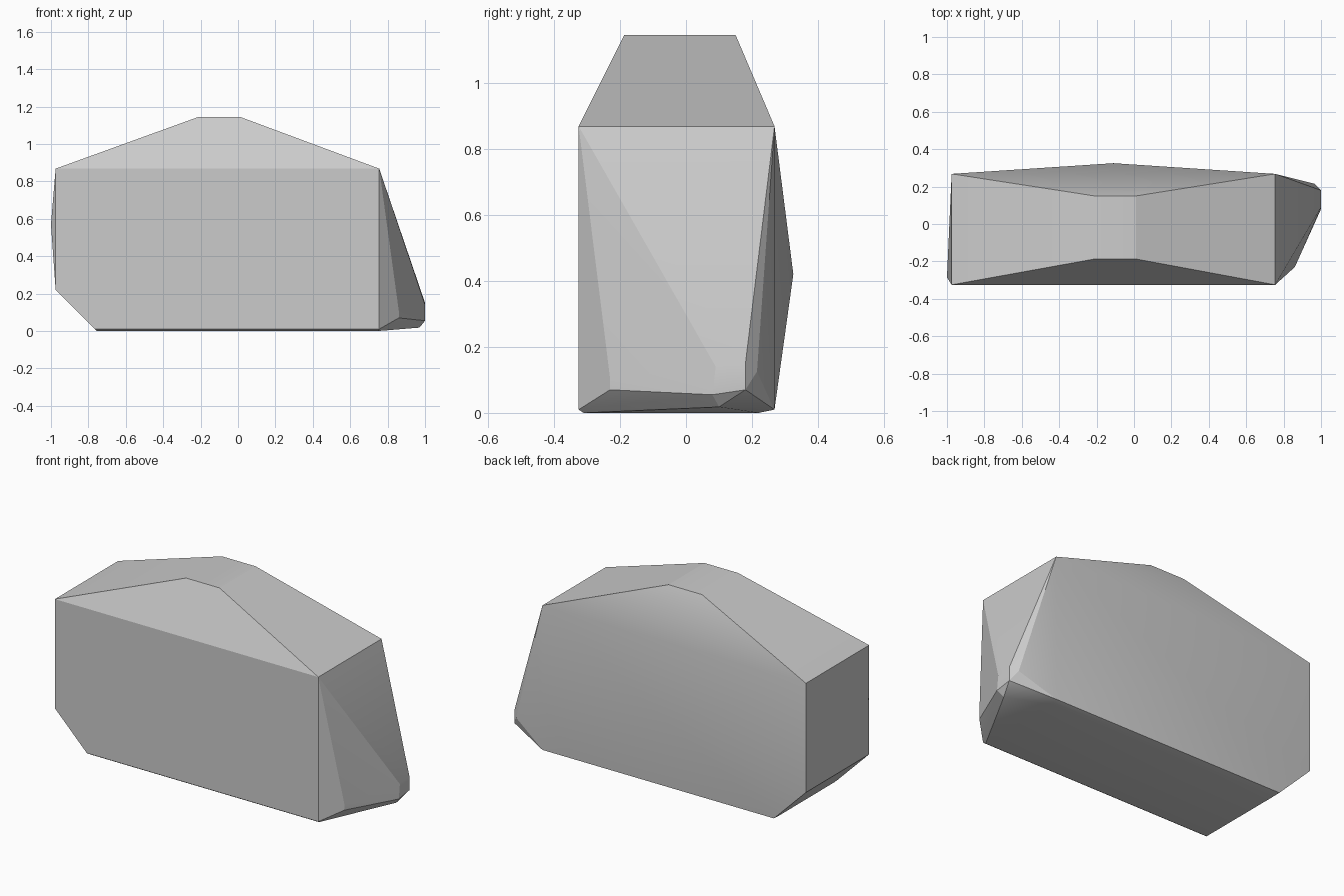
import bpy
import bmesh
import math

cube = bpy.data.objects.get("Cube")
if cube:
    bpy.data.objects.remove(cube, do_unlink=True)

# Stone colour
stone = bpy.data.materials.new("stone grey")
stone.use_nodes = True
grey = (0.6, 0.6, 0.6, 1)
stone.diffuse_color = grey
stone.node_tree.nodes["Principled BSDF"].inputs["Base Color"].default_value = grey

FRONT, BACK = -0.325, 0.268

# Side outline (x, z), repeated on the front and back
outline = [(-0.975, 0.868), (-0.975, 0.22), (-0.765, 0.01), (0.755, 0.01), (0.755, 0.868)]
points = [(x, y, z) for x, z in outline for y in (FRONT, BACK)]

# Flat top of the roof
points += [(x, y, 1.145) for x in (-0.21, 0.01) for y in (-0.187, 0.15)]

# Underside, slightly below the side outline
points += [(x, y, 0) for x in (-0.755, 0.75) for y in (FRONT + 0.015, 0.22)]

# Bulge of the back and of the narrow end
points += [(-0.11, 0.325, 0.42), (-1.0, -0.285, 0.57)]

# Rounded toe at the wide end
points += [(0.86, -0.23, 0.07), (0.86, -0.23, 0.105),
           (1.0, 0.08, 0.055), (1.0, 0.09, 0.14),
           (1.0, 0.18, 0.07), (1.0, 0.18, 0.15),
           (0.965, 0.215, 0.125), (0.97, 0.10, 0.018)]

# Boulder: faceted shell around the corner points
bm = bmesh.new()
for p in points:
    bm.verts.new(p)
hull = bmesh.ops.convex_hull(bm, input=bm.verts)
loose = {g for g in hull["geom_interior"] + hull["geom_unused"]
         if isinstance(g, bmesh.types.BMVert)}
bmesh.ops.delete(bm, geom=list(loose), context="VERTS")
bmesh.ops.dissolve_limit(bm, angle_limit=math.radians(0.5), verts=bm.verts, edges=bm.edges)
bmesh.ops.recalc_face_normals(bm, faces=bm.faces)

mesh = bpy.data.meshes.new("boulder")
bm.to_mesh(mesh)
bm.free()
mesh.materials.append(stone)
boulder = bpy.data.objects.new("boulder", mesh)
bpy.context.collection.objects.link(boulder)

bpy.ops.object.select_all(action="DESELECT")
boulder.select_set(True)
bpy.context.view_layer.objects.active = boulder
bpy.ops.object.shade_smooth_by_angle(angle=math.radians(20))
